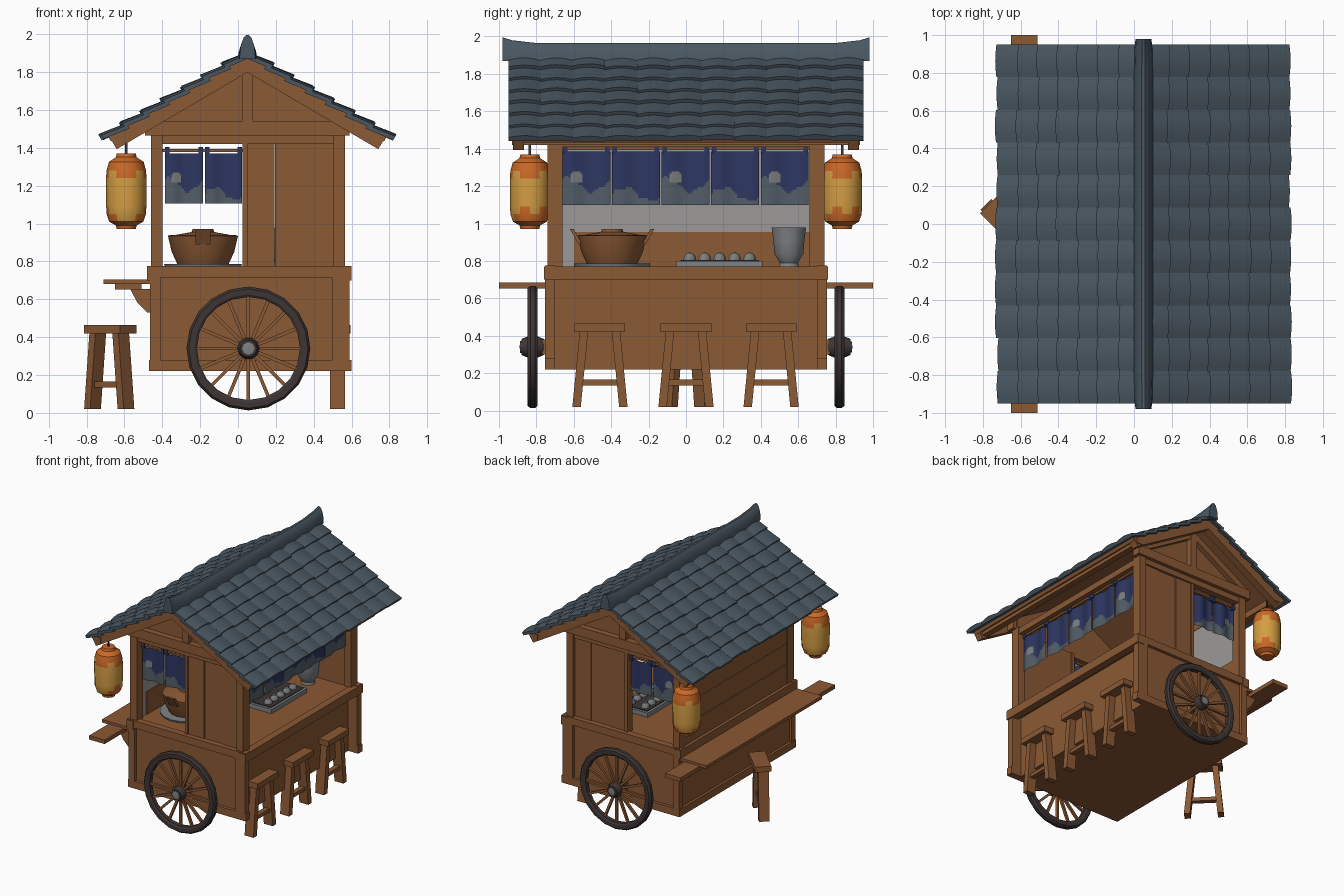
import bpy, bmesh, math, random
from mathutils import Vector, Matrix

random.seed(4)
cube = bpy.data.objects.get("Cube")
if cube:
    bpy.data.objects.remove(cube, do_unlink=True)


def material(name, r, g, b):
    m = bpy.data.materials.new(name)
    m.use_nodes = True
    m.diffuse_color = (r, g, b, 1)
    node = next(n for n in m.node_tree.nodes if n.type == 'BSDF_PRINCIPLED')
    node.inputs["Base Color"].default_value = (r, g, b, 1)
    node.inputs["Roughness"].default_value = 0.9
    return m


WOOD = material("warm wood", 0.26, 0.10, 0.035)
ROOF = material("slate tile", 0.068, 0.095, 0.12)
NAVY = material("navy cloth", 0.026, 0.037, 0.12)
CLOUD = material("grey blue cloud", 0.085, 0.11, 0.135)
FOAM = material("pale foam", 0.20, 0.21, 0.21)
YELLOW = material("lantern yellow", 0.66, 0.34, 0.055)
ORANGE = material("lantern orange", 0.60, 0.14, 0.02)
TYRE = material("dark tyre", 0.048, 0.036, 0.034)
METAL = material("grey metal", 0.21, 0.22, 0.23)
PLASTER = material("grey plaster", 0.33, 0.32, 0.31)


def finish(name, bm, mats):
    bmesh.ops.remove_doubles(bm, verts=bm.verts, dist=0.0002)
    bmesh.ops.recalc_face_normals(bm, faces=bm.faces)
    me = bpy.data.meshes.new(name)
    bm.to_mesh(me)
    bm.free()
    for m in mats if isinstance(mats, tuple) else (mats,):
        me.materials.append(m)
    ob = bpy.data.objects.new(name, me)
    bpy.context.collection.objects.link(ob)
    return ob


def loft(name, rings, mat):
    """Skin a list of equal rings of points and cap both ends."""
    bm = bmesh.new()
    vs = [[bm.verts.new(p) for p in ring] for ring in rings]
    n = len(vs[0])
    for a, b in zip(vs, vs[1:]):
        for i in range(n):
            bm.faces.new((a[i], a[(i + 1) % n], b[(i + 1) % n], b[i]))
    bm.faces.new(vs[0])
    bm.faces.new(vs[-1])
    return finish(name, bm, mat)


def prism(name, pts, y0, y1, mat=WOOD):
    return loft(name, [[(x, y, z) for x, z in pts] for y in (y0, y1)], mat)


def box(name, x0, x1, y0, y1, z0, z1, mat=WOOD):
    return prism(name, [(x0, z0), (x1, z0), (x1, z1), (x0, z1)], y0, y1, mat)


def beam(name, p, q, w, h, mat=WOOD, side=(0, 1, 0)):
    """Square bar from p to q; w is measured along side."""
    p, q, s = Vector(p), Vector(q), Vector(side).normalized()
    u = (q - p).cross(s).normalized() * h / 2
    s = s * w / 2
    return loft(name, [[c + s + u, c - s + u, c - s - u, c + s - u] for c in (p, q)], mat)


def revolve(name, profile, center, mats, n=16, axis='Z', rule=None):
    bm = bmesh.new()
    rows = [[bm.verts.new((r * math.cos(math.tau * i / n), r * math.sin(math.tau * i / n), t))
             for i in range(n)] for r, t in profile]
    for j in range(len(rows) - 1):
        for i in range(n):
            k = (i + 1) % n
            f = bm.faces.new((rows[j][i], rows[j][k], rows[j + 1][k], rows[j + 1][i]))
            if rule:
                f.material_index = rule(i, f.calc_center_median().z)
    rot = Matrix.Rotation(math.pi / 2, 4, 'X') if axis == 'Y' else Matrix()
    bm.transform(Matrix.Translation(center) @ rot)
    bmesh.ops.dissolve_degenerate(bm, dist=0.0001, edges=bm.edges)
    return finish(name, bm, mats)


# Lower cabinet, with an inset panel behind the stool side
box("cabinet", -0.45, 0.51, -0.73, 0.73, 0.22, 0.72)
box("counter_top", -0.46, 0.57, -0.74, 0.74, 0.72, 0.765)
box("counter_rail_left", 0.54, 0.60, -0.76, 0.76, 0.70, 0.77)
box("counter_rail_right", -0.48, -0.42, -0.76, 0.76, 0.70, 0.77)
box("base_rail_right", -0.47, -0.43, -0.75, 0.75, 0.22, 0.28)
for s, end in ((-1, "front"), (1, "back")):
    ys = sorted((s * 0.70, s * 0.755))
    box(end + "_counter_rail", -0.48, 0.60, *ys, 0.715, 0.775)
    box(end + "_base_rail", -0.47, 0.60, *ys, 0.22, 0.28)
    box(end + "_cabinet_post_left", 0.50, 0.59, *ys, 0.22, 0.72)
    box(end + "_cabinet_post_right", -0.465, -0.41, *ys, 0.22, 0.72)
    # Upper posts, planked end wall and gable
    for x in (-0.43, 0.535):
        box(end + "_post", x - 0.03, x + 0.03, s * 0.70 - 0.04, s * 0.70 + 0.04, 0.76, 1.47)
    for i in range(3):
        x = 0.03 + i * 0.165
        d = 0.715 - 0.006 * (i % 2)
        box(end + "_wall_plank", x, x + 0.164, *sorted((s * 0.67, s * d)), 0.76, 1.44)
    box(end + "_wall_edge", 0.025, 0.05, *sorted((s * 0.66, s * 0.725)), 0.76, 1.44)
    prism(end + "_gable", [(-0.46, 1.43), (0.56, 1.43), (0.56, 1.57), (0.05, 1.86), (-0.46, 1.57)],
          s * 0.68, s * 0.71)
    box(end + "_tie_beam", -0.49, 0.59, *sorted((s * 0.69, s * 0.76)), 1.465, 1.54)
    box(end + "_lintel", -0.44, 0.54, *sorted((s * 0.68, s * 0.73)), 1.42, 1.47)
    box(end + "_king_post", 0.02, 0.08, *sorted((s * 0.69, s * 0.755)), 1.53, 1.82)

# Right side wall of horizontal boards, plastered inside
for i in range(4):
    box("right_wall_board", -0.455 + 0.007 * (i % 2), -0.42, -0.67, 0.67, 0.76 + i * 0.17, 0.929 + i * 0.17)
box("inner_plaster", -0.42, -0.413, -0.67, 0.67, 0.77, 1.43, PLASTER)
box("inner_splash_board", -0.413, -0.405, -0.60, 0.67, 0.77, 0.955)
box("left_lintel", 0.51, 0.56, -0.74, 0.74, 1.41, 1.46)
box("right_lintel", -0.46, -0.41, -0.74, 0.74, 1.41, 1.46)

# Roof deck, barge boards and curved tiles
RUN, DROP, RIDGE_X, RIDGE_Z = 0.75, 0.44, 0.05, 1.885
LENGTH = math.hypot(RUN, DROP)


def slope(s, d, lift):
    """Roof section point at distance d down side s, raised by lift."""
    c, k = RUN / LENGTH, DROP / LENGTH
    return RIDGE_X + s * (d * c + lift * k), RIDGE_Z - d * k + lift * c


def slope_board(name, s, d1, low, high, y0, y1):
    # Mitred at the ridge line
    k = DROP / RUN
    prism(name, [slope(s, low * k * -1, low), slope(s, d1, low), slope(s, d1, high),
                 slope(s, high * k * -1, high)], y0, y1)


for s in (-1, 1):
    slope_board("roof_deck", s, 0.85, -0.025, 0.002, -0.92, 0.92)
    for e in (-1, 1):
        slope_board("barge_board", s, 0.845, -0.075, 0.0, e * 0.865, e * 0.925)
        slope_board("wall_rafter", s, 0.62, -0.075, -0.02, e * 0.69, e * 0.75)
    x, z = slope(s, 0.80, -0.04)
    box("eave_purlin", x - 0.025, x + 0.025, -0.93, 0.93, z - 0.025, z + 0.025)
    bm = bmesh.new()
    rows, cols, across = 7, 11, 4
    step, width = LENGTH / rows, 1.9 / cols
    for r in range(rows):
        for c in range(cols):
            skew = random.uniform(-0.008, 0.008)
            lift = random.uniform(0, 0.006)
            layers = []
            for d, h in ((r * step - 0.015, 0.006), ((r + 1) * step + 0.012 + skew, 0.024 + lift)):
                top, low = [], []
                for i in range(across + 1):
                    t = i / across
                    y = -0.95 + (c + t) * width
                    x, z = slope(s, d, h + 0.012 * math.sin(math.pi * t))
                    top.append(bm.verts.new((x, y, z)))
                    x, z = slope(s, d, h - 0.022)
                    low.append(bm.verts.new((x, y, z)))
                layers.append(top + low[::-1])
            a, b = layers
            n = len(a)
            for i in range(n):
                bm.faces.new((a[i], a[(i + 1) % n], b[(i + 1) % n], b[i]))
            bm.faces.new(a)
            bm.faces.new(b)
    finish("roof_tiles", bm, ROOF)

# Ridge cap, flaring upward at both ends
rings = []
for y, top, w in ((-0.98, 1.995, 0.036), (-0.93, 1.98, 0.042), (-0.8, 1.965, 0.046),
                  (0.8, 1.965, 0.046), (0.93, 1.98, 0.042), (0.98, 1.995, 0.036)):
    half = [(w + 0.006, 1.87), (w, top - 0.06), (0.6 * w, top - 0.015), (0.2 * w, top)]
    section = half + [(-x, z) for x, z in reversed(half)]
    rings.append([(RIDGE_X + x, y, z) for x, z in section])
loft("ridge_cap", rings, ROOF)

# Serving shelf on the right side with its long plank and brackets
box("serving_shelf", -0.71, -0.45, -0.75, 0.75, 0.68, 0.705)
box("long_plank", -0.65, -0.51, -1.0, 1.0, 0.652, 0.685)
for y in (-0.70, 0, 0.70):
    prism("shelf_bracket", [(-0.45, 0.53), (-0.48, 0.53), (-0.53, 0.58), (-0.57, 0.655), (-0.45, 0.655)],
          y - 0.03, y + 0.03)


# Stools
def stool(x, y, angle):
    parts = [box("stool_seat", -0.055, 0.07, -0.135, 0.135, 0.42, 0.465)]
    for s in (-1, 1):
        parts.append(beam("stool_leg", (0, s * 0.125, 0.02), (0, s * 0.085, 0.43), 0.045, 0.08))
    parts.append(box("stool_rung", -0.02, 0.02, -0.11, 0.11, 0.135, 0.165))
    for p in parts:
        p.matrix_world = Matrix.Translation((x, y, 0)) @ Matrix.Rotation(angle, 4, 'Z')


for y in (-0.46, 0, 0.455):
    stool(0.525, y, 0)
stool(-0.68, 0, math.pi / 4)

# Wheels and hanging lanterns at each end
for s in (-1, 1):
    c = Vector((0.055, s * 0.82, 0.34))
    ring = [(0.272, -0.018), (0.285, -0.027), (0.315, -0.027), (0.327, -0.012),
            (0.327, 0.012), (0.315, 0.027), (0.285, 0.027), (0.272, 0.018), (0.272, -0.018)]
    revolve("wheel_tyre", ring, c, TYRE, 20, 'Y')
    revolve("wheel_hub", [(0, -0.06), (0.045, -0.06), (0.058, -0.03), (0.058, 0.03), (0.045, 0.06), (0, 0.06)],
            c, TYRE, 10, 'Y')
    revolve("hub_cap", [(0, -0.07), (0.03, -0.066), (0.033, 0.066), (0, 0.07)], c, METAL, 8, 'Y')
    box("axle_block", 0.015, 0.095, *sorted((s * 0.72, s * 0.77)), 0.30, 0.38)
    for i in range(16):
        a = math.tau * i / 16
        d = Vector((math.cos(a), 0, math.sin(a)))
        beam("wheel_spoke", c + d * 0.04, c + d * 0.28, 0.02, 0.018)
    shape = [(0, 0.97), (0.05, 0.97), (0.055, 0.99), (0.09, 1.01), (0.104, 1.05), (0.106, 1.09), (0.107, 1.17),
             (0.107, 1.24), (0.104, 1.28), (0.092, 1.325), (0.055, 1.35), (0.05, 1.37), (0, 1.37)]
    revolve("lantern", shape, (-0.59, s * 0.835, 0), (YELLOW, ORANGE), 12, 'Z',
            lambda i, z: int(z > 1.255 + 0.03 * math.sin(i * 2.1) or z < 1.045 + 0.035 * math.sin(i * 1.3)))
    beam("lantern_cord", (-0.59, s * 0.835, 1.36), (-0.59, s * 0.835, 1.50), 0.012, 0.012, TYRE)


# Split curtains with painted clouds
def curtain(a, b, z0, z1, big):
    a, b = Vector((*a, 0)), Vector((*b, 0))
    nu, nv = 24, 24
    out = (b - a).normalized().cross(Vector((0, 0, 1)))
    bm = bmesh.new()
    grid = [[bm.verts.new(a.lerp(b, u / nu) + out * 0.008 * math.sin(u / nu * 9)
                          + Vector((0, 0, z0 + (z1 - z0) * v / nv)))
             for v in range(nv + 1)] for u in range(nu + 1)]
    for u in range(nu):
        for v in range(nv):
            f = bm.faces.new((grid[u][v], grid[u + 1][v], grid[u + 1][v + 1], grid[u][v + 1]))
            s, t = (u + 0.5) / nu, (v + 0.5) / nv
            height = (0.38 if big else 0.2) + 0.13 * math.sin(s * 6 + big) + 0.03 * math.sin(s * 19)
            crest = big and math.hypot((s - 0.3) * 1.2, t - 0.48) < 0.16 and t > 0.42
            f.material_index = 2 if crest else int(t < height)
    finish("curtain", bm, (NAVY, CLOUD, FOAM))
    for p in (a.lerp(b, 0.06), a.lerp(b, 0.94)):
        box("curtain_tab", p.x - 0.012, p.x + 0.012, p.y - 0.012, p.y + 0.012, z1 - 0.01, z1 + 0.035, NAVY)


for i in range(5):
    y = -0.66 + i * 0.265
    curtain((0.515, y), (0.515, y + 0.255), 1.10, 1.385, i % 2 == 0)
beam("left_curtain_rod", (0.515, -0.7, 1.40), (0.515, 0.7, 1.40), 0.015, 0.015, WOOD, (1, 0, 0))
for y in (-0.69, 0.69):
    curtain((-0.385, y), (-0.185, y), 1.105, 1.37, True)
    curtain((-0.175, y), (0.02, y), 1.105, 1.37, False)
    beam("end_curtain_rod", (-0.42, y, 1.385), (0.04, y, 1.385), 0.015, 0.015)

# Cooking pot on its plate
pot = Vector((-0.185, -0.395, 0.77))
revolve("pot_plate", [(0, 0), (0.2, 0), (0.205, 0.015), (0, 0.018)], pot, METAL, 16)
revolve("cooking_pot", [(0, 0.015), (0.135, 0.015), (0.165, 0.08), (0.185, 0.165), (0.17, 0.17), (0, 0.17)], pot, WOOD, 16)
revolve("pot_lid", [(0.17, 0.165), (0.06, 0.185), (0.055, 0.2), (0, 0.2)], pot, WOOD, 16)
for s in (-1, 1):
    beam("pot_handle", pot + Vector((0, s * 0.17, 0.12)), pot + Vector((0, s * 0.215, 0.2)), 0.02, 0.08, WOOD)

# Grill with dumplings, and a metal jar
box("grill_tray", 0.06, 0.34, -0.05, 0.41, 0.765, 0.80, METAL)
box("grill_bed", 0.08, 0.32, -0.03, 0.39, 0.80, 0.806, TYRE)
for i in range(10):
    p = (0.13 + 0.13 * (i % 2), 0.02 + 0.08 * (i // 2), 0.80)
    revolve("dumpling", [(0.034, 0), (0.03, 0.025), (0.015, 0.042), (0, 0.045)], p, FOAM, 8)
revolve("metal_jar", [(0, 0), (0.055, 0), (0.05, 0.02), (0.08, 0.07), (0.085, 0.14), (0.095, 0.21),
                      (0.085, 0.21), (0.075, 0.12), (0, 0.1)], (0.25, 0.55, 0.77), METAL, 14)

# Soft shading with crisp edges
bpy.ops.object.select_all(action='DESELECT')
for ob in bpy.context.collection.objects:
    if ob.type == 'MESH':
        ob.select_set(True)
        bpy.context.view_layer.objects.active = ob
bpy.ops.object.shade_smooth_by_angle(angle=math.radians(35))
